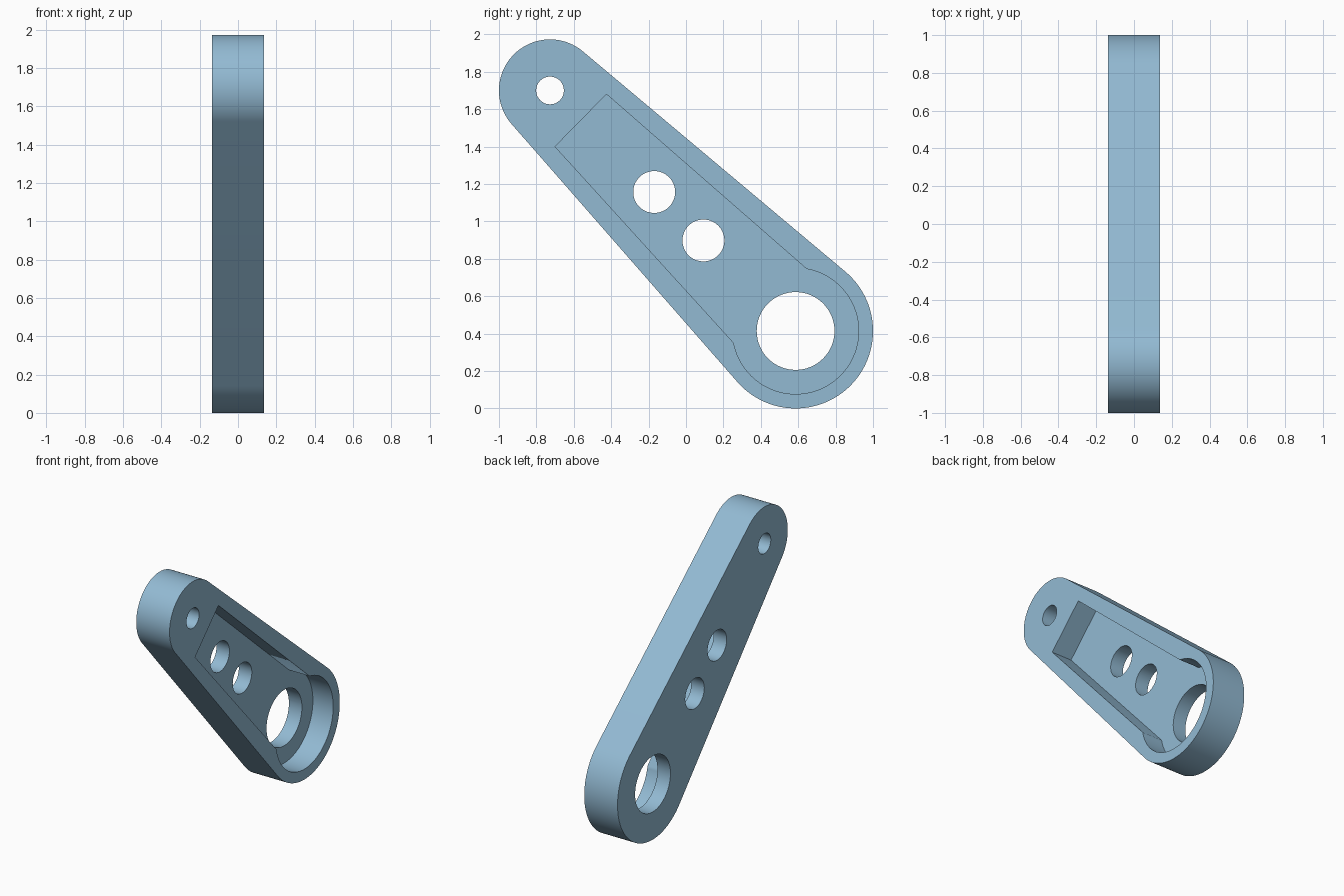
import bpy
import bmesh
import math
from mathutils import Vector

if "Cube" in bpy.data.objects:
    bpy.data.objects.remove(bpy.data.objects["Cube"])

HALF = 0.137            # half thickness along x
FLOOR = -0.03           # x position of the pocket floor
SMALL, R_SMALL = Vector((-0.727, 1.70)), 0.273
BIG, R_BIG = Vector((0.586, 0.414)), 0.414

blue = bpy.data.materials.new("light_blue")
blue.diffuse_color = (0.29, 0.49, 0.65, 1)
blue.use_nodes = True
blue.node_tree.nodes["Principled BSDF"].inputs["Base Color"].default_value = blue.diffuse_color


def arc(center, r, a0, a1, n):
    """Points (y, z) along an arc, both ends included."""
    return [(center[0] + r * math.cos(a0 + (a1 - a0) * i / n),
             center[1] + r * math.sin(a0 + (a1 - a0) * i / n)) for i in range(n + 1)]


def prism(name, points, x0, x1):
    """Closed (y, z) outline extruded along x."""
    bm = bmesh.new()
    face = bm.faces.new([bm.verts.new((x0, y, z)) for y, z in points])
    ext = bmesh.ops.extrude_face_region(bm, geom=[face])["geom"]
    bmesh.ops.translate(bm, vec=(x1 - x0, 0, 0),
                        verts=[v for v in ext if isinstance(v, bmesh.types.BMVert)])
    bmesh.ops.recalc_face_normals(bm, faces=bm.faces)
    mesh = bpy.data.meshes.new(name)
    bm.to_mesh(mesh)
    bm.free()
    mesh.materials.append(blue)
    obj = bpy.data.objects.new(name, mesh)
    bpy.context.collection.objects.link(obj)
    return obj


# Tapered arm body: two round ends joined by their outer tangents
axis = BIG - SMALL
base = math.atan2(axis.y, axis.x)
phi = math.acos((R_SMALL - R_BIG) / axis.length)
outline = (arc(BIG, R_BIG, base - phi, base + phi, 64)
           + arc(SMALL, R_SMALL, base + phi, base + 2 * math.pi - phi, 64))
arm = prism("lever_arm", outline, -HALF, HALF)

# Pocket open on the +x side: keyhole outline around the big end
pocket = (arc(BIG, 0.337, math.radians(190.9), math.radians(439.9), 72)
          + [(-0.425, 1.68), (-0.70, 1.40)])
cutters = [prism("pocket_cutter", pocket, FLOOR, HALF + 0.1)]

# Through holes
for center, r in ((SMALL, 0.074), ((-0.17, 1.157), 0.112),
                  ((0.093, 0.898), 0.112), (BIG, 0.208)):
    cutters.append(prism("hole_cutter", arc(center, r, 0, 2 * math.pi, 64)[:-1],
                         -HALF - 0.1, HALF + 0.1))

bpy.context.view_layer.objects.active = arm
arm.select_set(True)
for cutter in cutters:
    cutter.hide_render = True
    mod = arm.modifiers.new("cut", 'BOOLEAN')
    mod.operation = 'DIFFERENCE'
    mod.solver = 'EXACT'
    mod.object = cutter
    bpy.ops.object.modifier_apply(modifier=mod.name)
    bpy.data.objects.remove(cutter)

bpy.ops.object.shade_smooth_by_angle(angle=math.radians(30))
